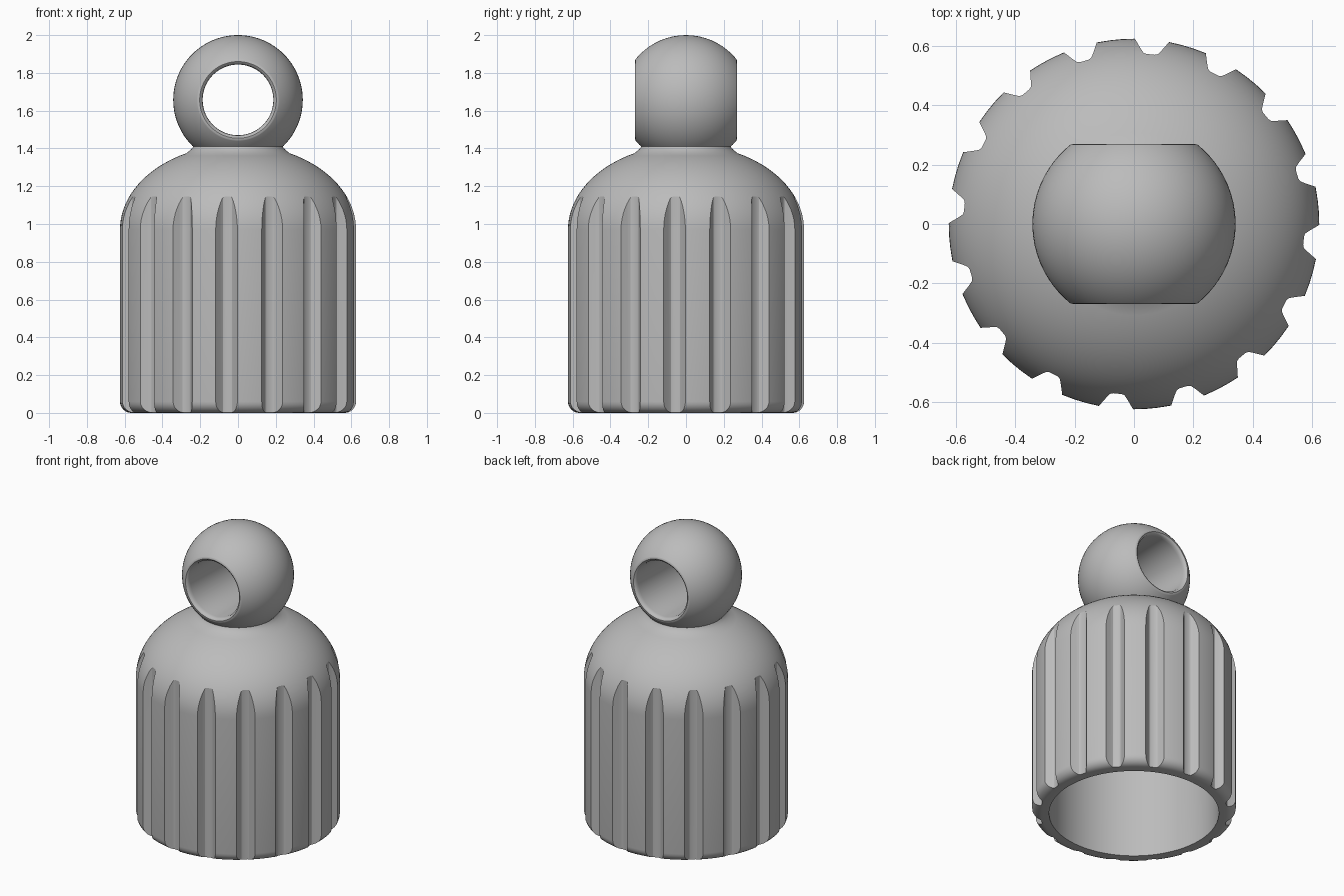
import bpy, bmesh
from math import sin, cos, pi, radians, sqrt
from mathutils import Matrix

if "Cube" in bpy.data.objects:
    bpy.data.objects.remove(bpy.data.objects["Cube"], do_unlink=True)

grey = bpy.data.materials.new("plain grey")
grey.use_nodes = True
colour = (0.5, 0.5, 0.5, 1)
grey.diffuse_color = colour
grey.node_tree.nodes["Principled BSDF"].inputs["Base Color"].default_value = colour


def make_object(name, bm):
    bmesh.ops.recalc_face_normals(bm, faces=bm.faces)
    mesh = bpy.data.meshes.new(name)
    bm.to_mesh(mesh)
    bm.free()
    obj = bpy.data.objects.new(name, mesh)
    bpy.context.collection.objects.link(obj)
    mesh.materials.append(grey)
    return obj


def lathe(name, profile, steps, closed=False):
    """Spin (radius, height) points around z."""
    bm = bmesh.new()
    verts = [bm.verts.new((r, 0, z)) for r, z in profile]
    edges = [bm.edges.new(pair) for pair in zip(verts, verts[1:])]
    if closed:
        edges.append(bm.edges.new((verts[-1], verts[0])))
    bmesh.ops.spin(bm, geom=verts + edges, cent=(0, 0, 0), axis=(0, 0, 1),
                   angle=2 * pi, steps=steps, use_merge=True)
    bmesh.ops.remove_doubles(bm, verts=bm.verts, dist=1e-5)
    return make_object(name, bm)


def smooth(obj):
    bpy.ops.object.select_all(action="DESELECT")
    obj.select_set(True)
    bpy.context.view_layer.objects.active = obj
    bpy.ops.object.shade_smooth_by_angle(angle=radians(30))


def dome(radius, base, rise, start, end, count):
    """Quarter ellipse points between two angles in degrees."""
    angles = [radians(start + (end - start) * i / count) for i in range(count + 1)]
    return [(radius * cos(a), base + rise * sin(a)) for a in angles]


# Hollow domed body: cavity, rounded rim, wall, dome and neck
cavity = [(0, 1.3)] + dome(0.52, 0.97, 0.33, 90, 0, 16)[1:] + [(0.52, 0)]
rim = [(0.565 + 0.06 * sin(a), 0.06 - 0.06 * cos(a))
       for a in (radians(15 * i) for i in range(7))]
shell = dome(0.625, 0.97, 0.45, 0, 64, 18)
neck = [(0.254, 1.39), (0.241, 1.402), (0.235, 1.415), (0.2, 1.42), (0, 1.42)]
body = lathe("cap_body", cavity + rim + shell + neck, 96)

# Grip grooves: sixteen tapered bars cut out of the wall
half = [(0.7, 0.114), (0.588, 0.033), (0.578, 0.024), (0.575, 0.014)]
section = half + [(r, -w) for r, w in reversed(half)]
bm = bmesh.new()
for i in range(16):
    turn = Matrix.Rotation(radians(84.4 + 22.5 * i), 4, "Z")
    verts = [bm.verts.new(turn @ Matrix.Translation((r, w, -0.1)).translation)
             for r, w in section]
    face = bm.faces.new(verts)
    top = bmesh.ops.extrude_face_region(bm, geom=[face])["geom"]
    bmesh.ops.translate(bm, vec=(0, 0, 1.5),
                        verts=[g for g in top if isinstance(g, bmesh.types.BMVert)])
cutter = make_object("groove_cutter", bm)
cutter.hide_render = True
cut = body.modifiers.new("grooves", "BOOLEAN")
cut.operation = "DIFFERENCE"
cut.solver = "EXACT"
cut.object = cutter
bpy.context.view_layer.objects.active = body
bpy.ops.object.modifier_apply(modifier=cut.name)
bpy.data.objects.remove(cutter, do_unlink=True)
smooth(body)

# Ball with flat ends and a lipped hole running front to back
R, flat = 0.343, 0.268
arc = [(sqrt(R * R - y * y), y) for y in (flat * sin(pi / 2 * i / 12) for i in range(-12, 13))]
lip = [(0.203, 0.27), (0.194, 0.264), (0.189, 0.255), (0.187, 0.24)]
ball = lathe("loop_ball", arc + lip + [(r, -y) for r, y in reversed(lip)], 96, closed=True)
ball.data.transform(Matrix.Translation((0, 0, 1.657)) @ Matrix.Rotation(pi / 2, 4, "X"))
smooth(ball)
